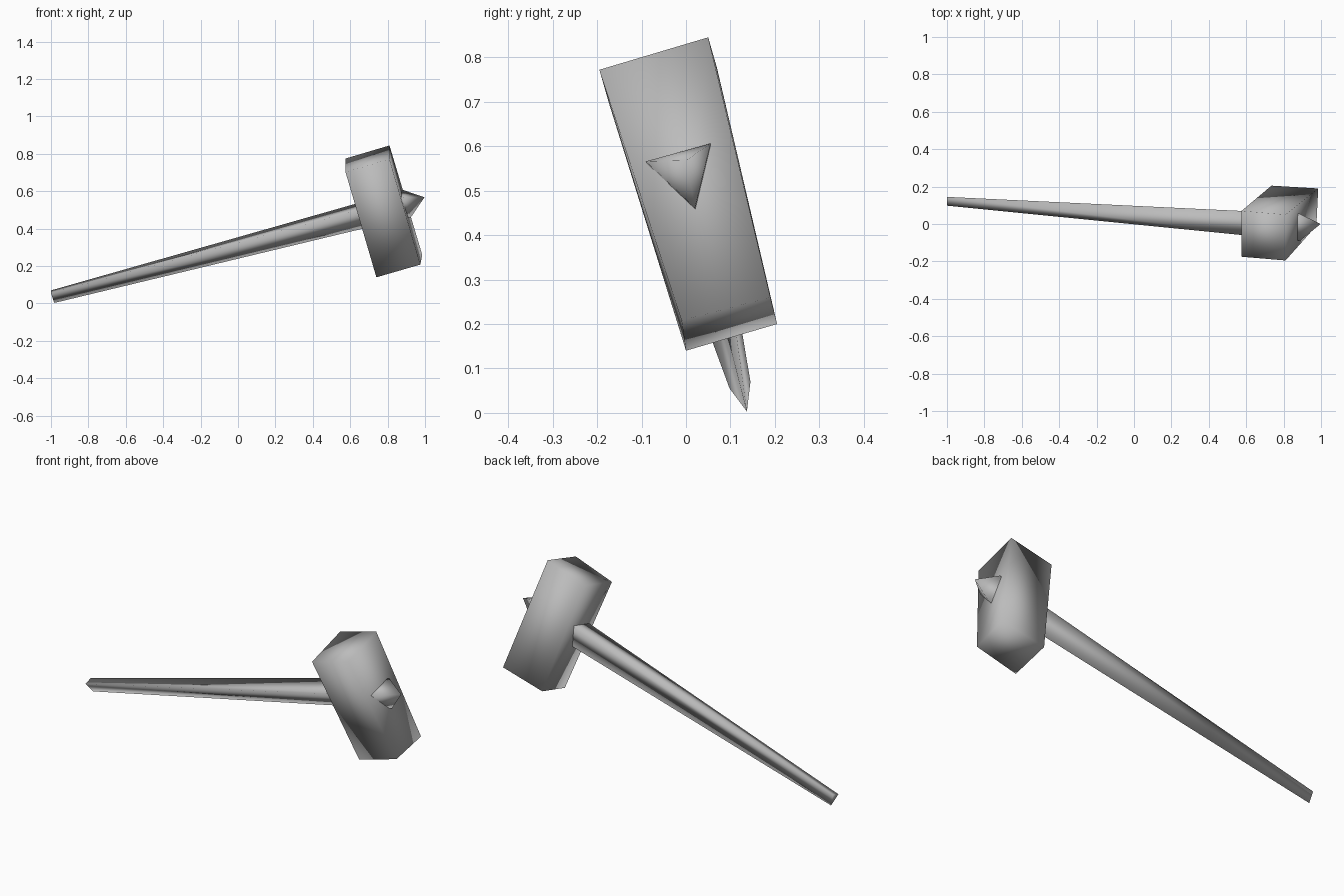
import bpy
import bmesh
from mathutils import Vector

if "Cube" in bpy.data.objects:
    bpy.data.objects.remove(bpy.data.objects["Cube"], do_unlink=True)

grey = bpy.data.materials.new("plain grey")
grey.use_nodes = True
COLOUR = (0.5, 0.5, 0.5, 1.0)
grey.diffuse_color = COLOUR
grey.node_tree.nodes["Principled BSDF"].inputs["Base Color"].default_value = COLOUR


def loft(name, rings, tip=None):
    """Skin a closed solid through matching rings, optionally ending in a point."""
    bm = bmesh.new()
    loops = [[bm.verts.new(p) for p in ring] for ring in rings]
    n = len(loops[0])
    for a, b in zip(loops, loops[1:]):
        for i in range(n):
            j = (i + 1) % n
            bm.faces.new((a[i], a[j], b[j], b[i]))
    caps = [loops[0]]
    if tip:
        point = bm.verts.new(tip)
        for i in range(n):
            bm.faces.new((loops[-1][i], loops[-1][(i + 1) % n], point))
    else:
        caps.append(loops[-1])
    for cap in caps:
        if n == 4:  # split the square ends along the same diagonal
            bm.faces.new((cap[0], cap[1], cap[3]))
            bm.faces.new((cap[1], cap[2], cap[3]))
        else:
            bm.faces.new(cap)
    bmesh.ops.recalc_face_normals(bm, faces=bm.faces)
    for f in bm.faces:
        f.smooth = True
    mesh = bpy.data.meshes.new(name)
    bm.to_mesh(mesh)
    bm.free()
    mesh.materials.append(grey)
    obj = bpy.data.objects.new(name, mesh)
    bpy.context.scene.collection.objects.link(obj)
    return obj


# Hammer head: a tilted block, upper end to lower end
corner = Vector((0.575, 0.07, 0.775))
along = Vector((0.235, -0.02, 0.07))     # along the handle
across = Vector((0.0, -0.245, -0.073))   # across the head
down = Vector((0.165, 0.137, -0.57))     # length of the head
top = [corner, corner + along, corner + along + across, corner + across]
bottom = [(0.735, 0.205, 0.2), (0.985, 0.19, 0.26), (0.975, -0.01, 0.208), (0.74, 0.0, 0.14)]
loft("hammer_head", [top, bottom])

# Three-sided tapered handle, running through the head to a spike
butt = [(-1.0, 0.145, 0.07), (-1.0, 0.098, 0.055), (-0.982, 0.137, 0.003)]
spike_base = [(0.885, 0.055, 0.606), (0.888, -0.09, 0.566), (0.925, 0.02, 0.462)]
loft("handle_and_spike", [butt, spike_base], tip=(0.997, 0.0, 0.568))
